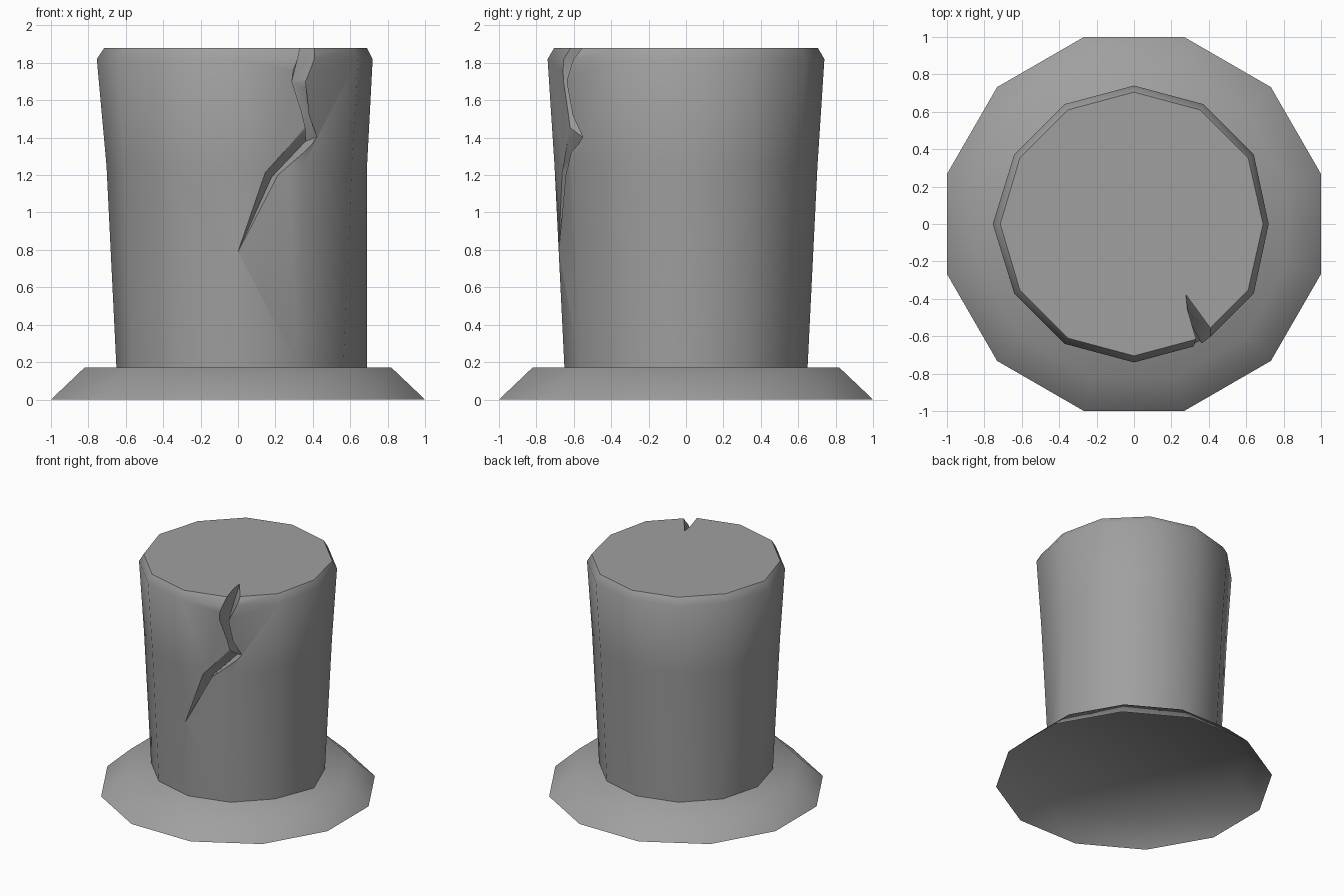
import bpy, bmesh, math
from mathutils import Vector

if "Cube" in bpy.data.objects:
    bpy.data.objects.remove(bpy.data.objects["Cube"], do_unlink=True)

SIDES = 12

stone = bpy.data.materials.new("grey stone")
stone.use_nodes = True
stone.diffuse_color = (0.35, 0.35, 0.35, 1)
stone.node_tree.nodes["Principled BSDF"].inputs["Base Color"].default_value = (0.35, 0.35, 0.35, 1)


def ring(radius, z, turn=0.0, cx=0.0, cy=0.0):
    return [Vector((cx + radius * math.cos(turn + i * math.tau / SIDES),
                    cy + radius * math.sin(turn + i * math.tau / SIDES), z))
            for i in range(SIDES)]


def loft(name, rings, cap_start=True, cap_end=True):
    """Skin a stack of rings and optionally close the ends."""
    bm = bmesh.new()
    rows = [[bm.verts.new(p) for p in r] for r in rings]
    n = len(rows[0])
    for a, b in zip(rows, rows[1:]):
        for i in range(n):
            j = (i + 1) % n
            bm.faces.new((a[i], a[j], b[j], b[i]))
    if cap_start:
        bm.faces.new(rows[0][::-1])
    if cap_end:
        bm.faces.new(rows[-1])
    if cap_start and cap_end:
        bmesh.ops.recalc_face_normals(bm, faces=bm.faces)
    mesh = bpy.data.meshes.new(name)
    bm.to_mesh(mesh)
    bm.free()
    obj = bpy.data.objects.new(name, mesh)
    bpy.context.collection.objects.link(obj)
    mesh.materials.append(stone)
    return obj


def activate(obj):
    bpy.ops.object.select_all(action="DESELECT")
    obj.select_set(True)
    bpy.context.view_layer.objects.active = obj


# Flared foot, hollow underneath
half = math.pi / SIDES
foot = loft("foot", [ring(1.035, 0, half), ring(0.85, 0.17, half)], cap_start=False)

# Tapered shaft with a chamfered rim; the right-hand corner is slightly bulged
rings = [ring(0.65, 0.17), ring(0.703, 1.25), ring(0.74, 1.82), ring(0.705, 1.88)]
rings[0][0].x = rings[1][0].x = 0.69
rings[2][0].x, rings[2][6].x = 0.72, -0.755
rings[3][0].x, rings[3][6].x = 0.69, -0.715
shaft = loft("shaft", rings)

# Crack cutter: left lip, right lip and valley at each height
crack = [
    ((0.37, -0.65, 1.95), (0.44, -0.56, 1.95), (0.28, -0.34, 1.95)),
    ((0.29, -0.67, 1.70), (0.365, -0.645, 1.70), (0.27, -0.47, 1.70)),
    ((0.36, -0.63, 1.46), (0.435, -0.56, 1.41), (0.36, -0.52, 1.38)),
    ((0.15, -0.65, 1.21), (0.21, -0.635, 1.20), (0.18, -0.57, 1.19)),
    ((-0.005, -0.69, 0.79), (0.005, -0.69, 0.79), (0.0, -0.68, 0.79)),
]
sections = []
for left, right, valley in crack:
    l, r, v = Vector(left), Vector(right), Vector(valley)
    # continue both walls outward past the surface
    sections.append([l + (l - v) * 0.4, r + (r - v) * 0.4, v])
cutter = loft("crack_cutter", sections)
cutter.hide_render = True

cut = shaft.modifiers.new("crack", "BOOLEAN")
cut.operation = "DIFFERENCE"
cut.solver = "EXACT"
cut.object = cutter
activate(shaft)
bpy.ops.object.modifier_apply(modifier=cut.name)
bpy.data.objects.remove(cutter, do_unlink=True)

# Drop the hidden underside of the shaft where it meets the foot
bm = bmesh.new()
bm.from_mesh(shaft.data)
hidden = [f for f in bm.faces if f.normal.z < -0.9 and f.calc_center_median().z < 0.2]
bmesh.ops.delete(bm, geom=hidden, context="FACES")
bm.to_mesh(shaft.data)
bm.free()

for obj in (foot, shaft):
    activate(obj)
    bpy.ops.object.shade_smooth_by_angle(angle=math.radians(48))
